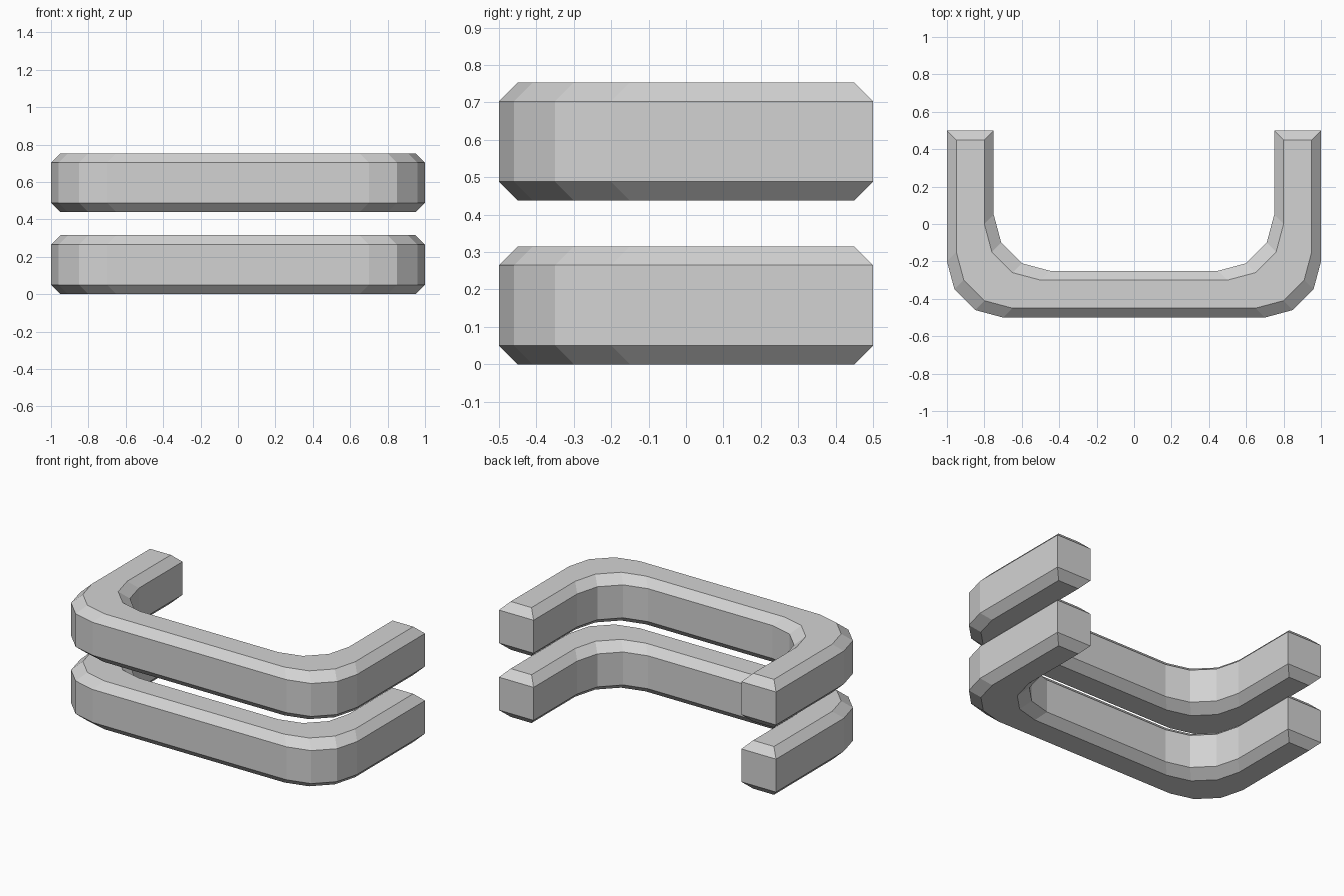
import bpy, bmesh
from math import cos, sin, radians

cube = bpy.data.objects.get("Cube")
if cube:
    bpy.data.objects.remove(cube, do_unlink=True)

grey = bpy.data.materials.new("light grey")
grey.use_nodes = True
grey.diffuse_color = (0.65, 0.65, 0.65, 1)
grey.node_tree.nodes["Principled BSDF"].inputs["Base Color"].default_value = grey.diffuse_color

RADIUS, STEPS, CHAMFER = 0.3, 3, 0.05


def u_path(side, front, back):
    """U-shaped path from the right end round the front to the left end."""
    cx, cy = side - RADIUS, front + RADIUS
    half = [(side, back)]
    for i in range(STEPS + 1):
        a = radians(90 * i / STEPS)
        half.append((cx + RADIUS * cos(a), cy - RADIUS * sin(a)))
    return half + [(-x, y) for x, y in reversed(half)]


def outline(inset):
    """Closed outline of the bar, drawn in by the inset on every side."""
    outer = u_path(1 - inset, -0.5 + inset, 0.5 - inset)
    inner = u_path(0.75 + inset, -0.25 - inset, 0.5 - inset)
    return outer + inner[::-1]


def bar(name, bottom, top):
    bm = bmesh.new()
    levels = [(bottom, CHAMFER), (bottom + CHAMFER, 0), (top - CHAMFER, 0), (top, CHAMFER)]
    rings = [[bm.verts.new((x, y, z)) for x, y in outline(inset)] for z, inset in levels]
    n = len(rings[0])
    # Chamfers and upright walls
    for low, high in zip(rings, rings[1:]):
        for i in range(n):
            j = (i + 1) % n
            bm.faces.new((low[i], low[j], high[j], high[i]))
    # Flat underside and top, as strips between the outer and inner paths
    for ring in (rings[0], rings[-1]):
        for i in range(n // 2 - 1):
            bm.faces.new((ring[i], ring[i + 1], ring[n - 2 - i], ring[n - 1 - i]))
    bmesh.ops.recalc_face_normals(bm, faces=bm.faces)
    mesh = bpy.data.meshes.new(name)
    bm.to_mesh(mesh)
    bm.free()
    mesh.materials.append(grey)
    bpy.context.collection.objects.link(bpy.data.objects.new(name, mesh))


bar("lower_bumper_bar", 0, 0.315)
bar("upper_bumper_bar", 0.438, 0.753)
